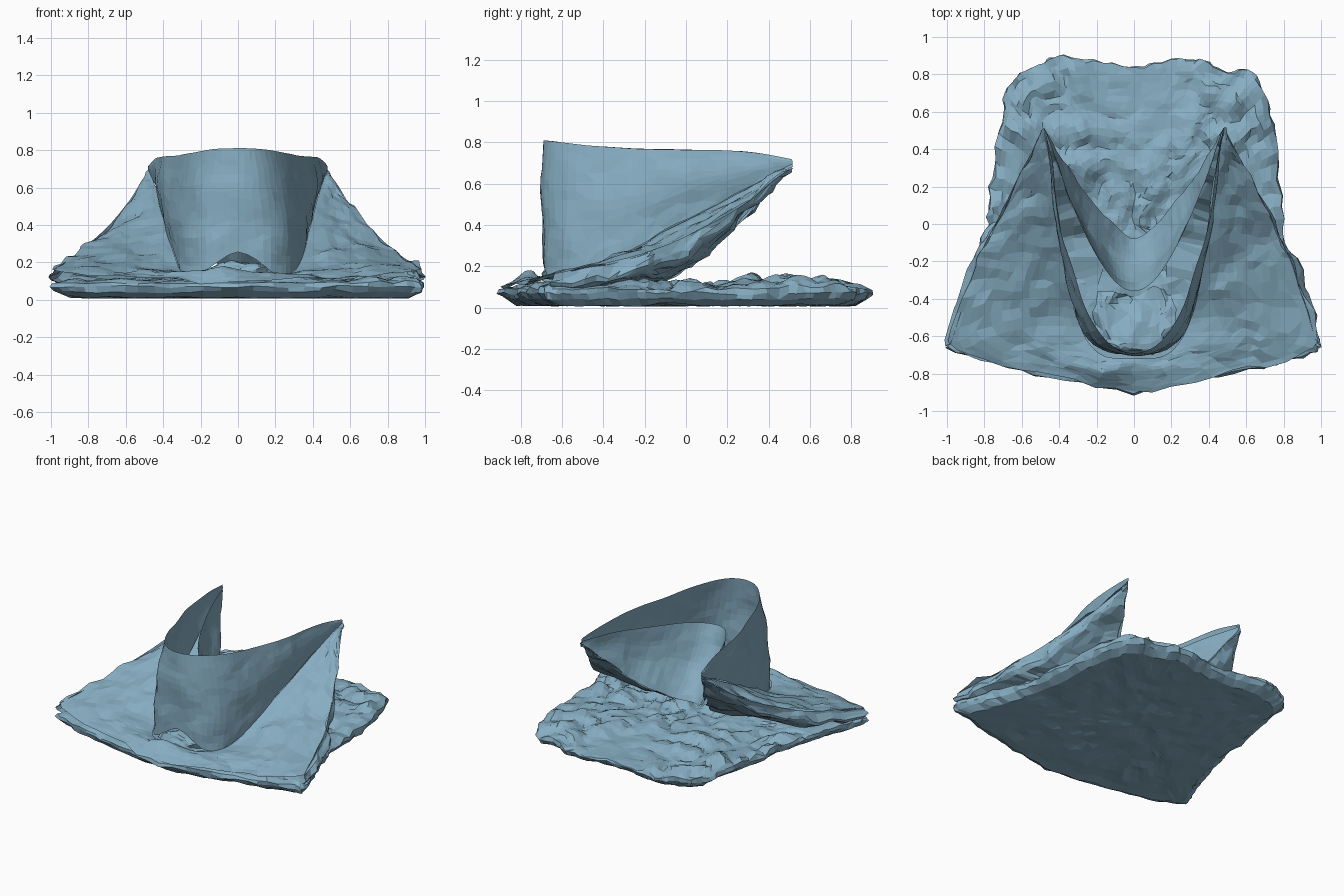
import bpy, math
from mathutils import Vector, noise

if "Cube" in bpy.data.objects:
    bpy.data.objects.remove(bpy.data.objects["Cube"])

mat = bpy.data.materials.new("blue_cloth")
mat.diffuse_color = (.24, .42, .54, 1)
mat.use_nodes = True
mat.node_tree.nodes["Principled BSDF"].inputs["Base Color"].default_value = mat.diffuse_color


def catmull(pts, t):
    """Point on a Catmull-Rom spline, t in 0..1."""
    n = len(pts) - 1
    f = min(max(t, 0), 1) * n
    i = min(int(f), n - 1)
    u = f - i
    b, c = pts[i], pts[i + 1]
    a = pts[i - 1] if i > 0 else b * 2 - c
    d = pts[i + 2] if i + 2 <= n else c * 2 - b
    return 0.5 * (2 * b + (c - a) * u + (2 * a - 5 * b + 4 * c - d) * u * u
                  + (3 * b - a - 3 * c + d) * u ** 3)


def crumple(p, amount, scale=6):
    """Angular cloth wrinkles."""
    q = p * scale
    return Vector([noise.noise(q + Vector((k * 17, 3, 5))) for k in (1, 2, 3)]) * amount


def add_mesh(name, verts, faces):
    me = bpy.data.meshes.new(name)
    me.from_pydata([tuple(v) for v in verts], [], faces)
    me.materials.append(mat)
    ob = bpy.data.objects.new(name, me)
    bpy.context.collection.objects.link(ob)
    # Irregular flat triangles
    dec = ob.modifiers.new("facets", 'DECIMATE')
    dec.ratio = .6
    return ob


def sheet(name, rows, n, m, amount, mirror=True):
    """Loft rows of points; with mirror the rows run from the centre to the right tip."""
    full = []
    for r in rows:
        r = [Vector(p) for p in r]
        if mirror:
            r = [Vector((-p.x, p.y, p.z)) for p in r[:0:-1]] + r
        full.append(r)
    verts, faces = [], []
    for i in range(n + 1):
        across = [catmull(r, i / n) for r in full]
        for j in range(m + 1):
            p = catmull(across, j / m)
            a = amount * min(1, 4 * j / m + 0.15)
            p = p + crumple(p, a) + crumple(p, a * .4, 15)
            p.z = max(p.z, 0.02)
            verts.append(p)
    for i in range(n):
        for j in range(m):
            a = i * (m + 1) + j
            faces.append((a, a + 1, a + m + 2, a + m + 1))
    return add_mesh(name, verts, faces)


# Shared edges, from the centre front to the right rear tip
rim = [(0, -.69, .81), (.13, -.64, .805), (.25, -.47, .785), (.33, -.23, .77),
       (.4, .0, .765), (.44, .3, .755), (.475, .51, .72)]
crease = [(0, -.69, .255), (.2, -.66, .14), (.3, -.52, .15), (.355, -.27, .28),
          (.395, 0, .42), (.44, .32, .59), (.475, .51, .70)]
wall_mid = [(0, -.70, .5), (.19, -.65, .48), (.3, -.48, .47), (.37, -.24, .5),
            (.415, 0, .59), (.45, .31, .68), (.475, .51, .71)]
panel_top = [(0, -.72, .15), (.19, -.69, .14)] + crease[2:]
hem_mid = [(0, -.80, .15), (.4, -.70, .15), (.6, -.52, .185), (.58, -.25, .275),
           (.56, 0, .385), (.52, .3, .55), (.48, .5, .69)]
hem = [(0, -.89, .10), (.55, -.79, .12), (.98, -.64, .165), (.85, -.24, .255),
       (.76, -.03, .335), (.62, .25, .48), (.485, .51, .68)]

# Standing curved collar wall and the front panel falling from it
sheet("collar_wall", [rim, wall_mid, crease], 56, 14, .012)
sheet("front_panel", [panel_top, hem_mid, hem], 64, 16, .03)

# Bunched cloth showing through the arch under the collar
sheet("bunched_cloth", [[(0, -.70, .14), (.1, -.69, .13), (.2, -.63, .12)],
                        [(0, -.63, .21), (.1, -.62, .19), (.21, -.56, .14)],
                        [(0, -.52, .19), (.11, -.5, .17), (.22, -.45, .14)],
                        [(0, -.38, .13), (.1, -.36, .13), (.2, -.35, .12)]], 20, 12, .06)

# Inner layer inside the collar
inner_rim = [(0, -.36, .61), (.1, -.31, .62), (.2, -.17, .64), (.3, .03, .66),
             (.39, .26, .69), (.47, .5, .70)]
inner_mid = [(0, -.24, .36), (.11, -.2, .38), (.21, -.07, .43), (.31, .1, .49),
             (.4, .3, .58), (.47, .5, .68)]
inner_foot = [(0, -.08, .16), (.09, -.02, .18), (.19, .08, .25), (.29, .21, .36),
              (.38, .34, .5), (.465, .49, .66)]
sheet("inner_layer", [inner_rim, inner_mid, inner_foot], 48, 12, .012)

# Rolled side edges, folding back under the panel
for s, side in ((1, "right"), (-1, "left")):
    edge = [(.485, .51, .68), (.62, .25, .48), (.76, -.03, .335), (.85, -.24, .255), (.98, -.64, .165)]
    roll = [(.475, .5, .655), (.60, .22, .39), (.75, -.06, .22), (.86, -.28, .14), (.96, -.64, .09)]
    under = [(.465, .49, .65), (.36, .29, .45), (.22, .07, .24), (.16, -.1, .14), (.2, -.4, .1)]
    sheet("folded_edge_" + side, [[(x * s, y, z) for x, y, z in r] for r in (edge, roll, under)],
          28, 10, .035, mirror=False)


# Flat folded body lying on the ground
outline = [(0, -.9), (.5, -.81), (.9, -.7), (.99, -.65), (.92, -.45), (.84, -.2), (.79, 0), (.76, .4),
           (.71, .65), (.62, .8), (.48, .82), (.33, .89), (.1, .85), (-.1, .85), (-.39, .89),
           (-.5, .85), (-.64, .78), (-.7, .6), (-.76, .2), (-.8, -.05), (-.85, -.25),
           (-.93, -.48), (-.99, -.65), (-.88, -.71), (-.5, -.81), (0, -.9)]
outline = [Vector((x, y, 0)) for x, y in outline]


def bump(p, x, y, w):
    return math.exp(-((p.x - x) ** 2 + (p.y - y) ** 2) / w ** 2)


def top_height(p):
    h = .115
    h += .035 * (bump(p, .62, .5, .25) + bump(p, -.6, .5, .25))
    h += .03 * (bump(p, .28, .35, .13) + bump(p, -.28, .35, .13))
    h -= .035 * bump(p, 0, .75, .32)
    rough = (1 - .8 * bump(p, 0, .7, .35)) * (1 if p.y > -.2 else .5)
    fold = abs(noise.noise(Vector((p.x * 5 + 3, p.y * 5, 1))))
    return h + rough * (.09 * fold - .03 + .025 * noise.noise(p * 13))


N, R = 140, 26
verts, faces = [], []
rings = [(k / R, 1) for k in range(1, R + 1)] + [(1.005, 0)] + [(k / R, -1) for k in range(R, 0, -2)]
for r, kind in rings:
    for i in range(N):
        p = catmull(outline, i / N) * r
        soft = math.sqrt(max(0, 1 - max(0, (r - .88) / .12) ** 2 * .6))
        if kind == 1:
            p.z = .06 + (top_height(p) - .06) * soft
        elif kind == 0:
            p.z = .07
        else:
            if r > .97:
                p *= .985
            p.z = .006 + .03 * abs(noise.noise(p * 5)) + (.03 if r > .97 else 0)
        c = crumple(p, .02 * r, 9) + crumple(p, .02 * r, 22)
        verts.append(p + Vector((c.x, c.y, c.z * .5 if kind == 0 else 0)))
for k in range(len(rings) - 1):
    for i in range(N):
        a, b = k * N + i, k * N + (i + 1) % N
        faces.append((a, a + N, b + N, b))
last = (len(rings) - 1) * N
verts += [Vector((0, 0, top_height(Vector((0, 0, 0))))), Vector((0, 0, .01))]
for i in range(N):
    j = (i + 1) % N
    faces.append((len(verts) - 2, i, j))
    faces.append((len(verts) - 1, last + j, last + i))
faces = [tuple(reversed(f)) if len(f) == 4 else f for f in faces]
add_mesh("folded_body", verts, [f if len(f) == 3 else tuple(reversed(f)) for f in faces])
